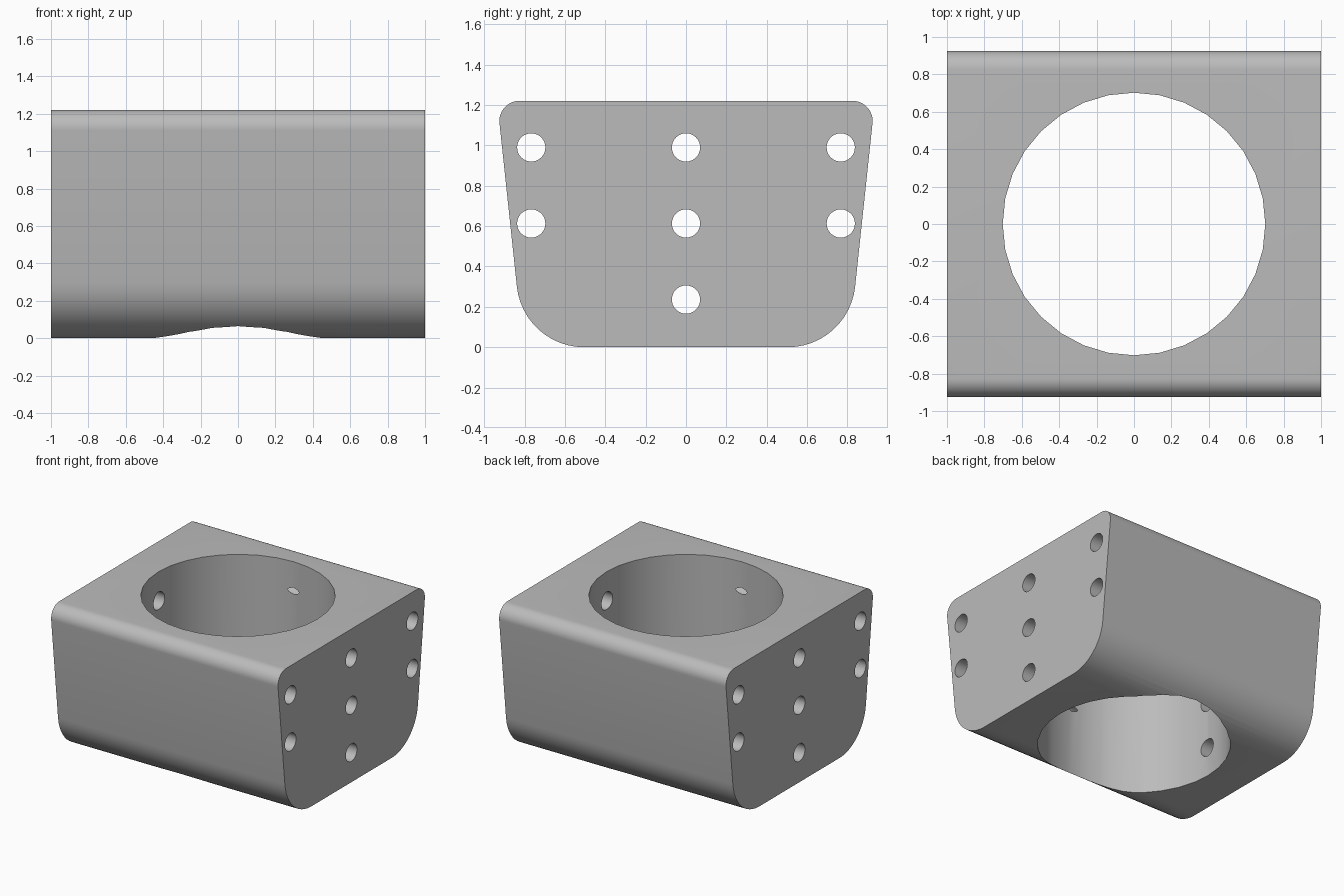
import bpy, bmesh, math
from mathutils import Matrix

cube = bpy.data.objects.get("Cube")
if cube:
    bpy.data.objects.remove(cube, do_unlink=True)

grey = bpy.data.materials.new("plain grey")
grey.use_nodes = True
colour = (0.5, 0.5, 0.5, 1)
grey.diffuse_color = colour
grey.node_tree.nodes["Principled BSDF"].inputs["Base Color"].default_value = colour


def make_object(name, bm):
    mesh = bpy.data.meshes.new(name)
    bmesh.ops.recalc_face_normals(bm, faces=bm.faces)
    bm.to_mesh(mesh)
    bm.free()
    mesh.materials.append(grey)
    obj = bpy.data.objects.new(name, mesh)
    bpy.context.collection.objects.link(obj)
    return obj


def arc(y, z, radius, start, end, steps=12):
    angles = [math.radians(start + (end - start) * i / steps) for i in range(steps + 1)]
    return [(y + radius * math.cos(a), z + radius * math.sin(a)) for a in angles]


def cylinder(bm, radius, length, sides, matrix):
    bmesh.ops.create_cone(bm, cap_ends=True, segments=sides, radius1=radius,
                          radius2=radius, depth=length, matrix=matrix)


# Block: tapered profile with rounded corners, extruded along x
LEAN = 6.1
half = arc(0.505, 0.335, 0.335, -90, -LEAN) + arc(0.825, 1.121, 0.1, -LEAN, 90)
profile = half + [(-y, z) for y, z in reversed(half)]
bm = bmesh.new()
face = bm.faces.new([bm.verts.new((-1, y, z)) for y, z in profile])
ext = bmesh.ops.extrude_face_region(bm, geom=[face])
moved = [v for v in ext["geom"] if isinstance(v, bmesh.types.BMVert)]
bmesh.ops.translate(bm, verts=moved, vec=(2, 0, 0))
block = make_object("block", bm)

# Cutter for the large vertical bore
bm = bmesh.new()
cylinder(bm, 0.702, 3, 32, Matrix.Translation((0, 0, 0.6)))
bore_cutter = make_object("bore_cutter", bm)

# Cutter for the bolt holes running from side to side
bm = bmesh.new()
for y, z in [(s * 0.767, h) for s in (-1, 0, 1) for h in (0.99, 0.613)] + [(0, 0.236)]:
    cylinder(bm, 0.07, 3, 32, Matrix.Translation((0, y, z)) @ Matrix.Rotation(math.pi / 2, 4, "Y"))
hole_cutter = make_object("bolt_hole_cutter", bm)

# Cut the openings and bake the result
for cutter in (bore_cutter, hole_cutter):
    mod = block.modifiers.new(cutter.name, "BOOLEAN")
    mod.operation = "DIFFERENCE"
    mod.solver = "EXACT"
    mod.object = cutter
bpy.context.view_layer.update()
evaluated = block.evaluated_get(bpy.context.evaluated_depsgraph_get())
cut_mesh = bpy.data.meshes.new_from_object(evaluated)
block.modifiers.clear()
block.data = cut_mesh
for cutter in (bore_cutter, hole_cutter):
    bpy.data.objects.remove(cutter, do_unlink=True)

# Smooth the rounded surfaces, keeping the rims sharp
bpy.ops.object.select_all(action="DESELECT")
block.select_set(True)
bpy.context.view_layer.objects.active = block
bpy.ops.object.shade_smooth_by_angle(angle=math.radians(30))
